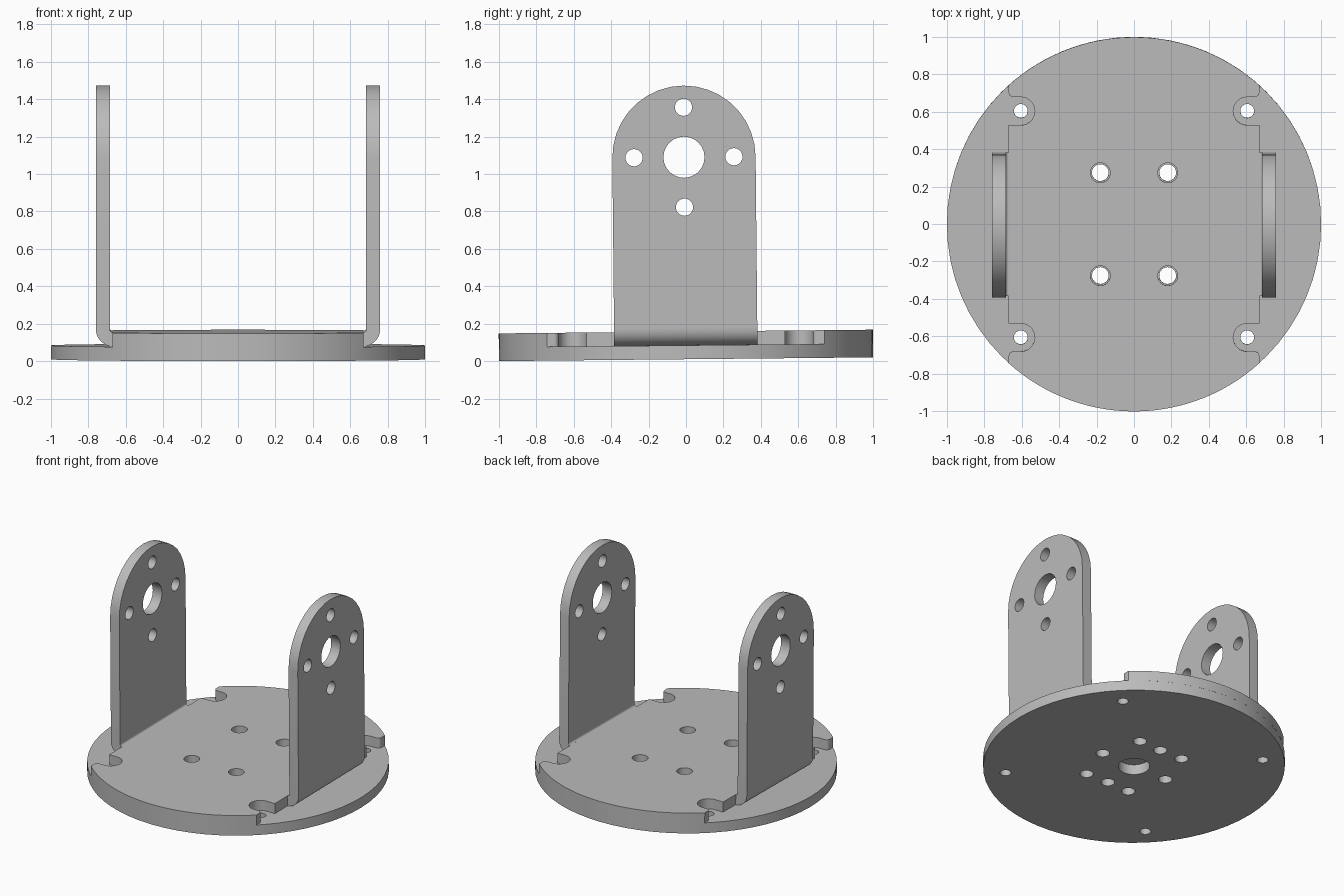
import bpy, bmesh
from math import cos, sin, pi, radians
from mathutils import Matrix

cube = bpy.data.objects.get("Cube")
if cube:
    bpy.data.objects.remove(cube, do_unlink=True)

metal = bpy.data.materials.new("grey_metal")
metal.use_nodes = True
GREY = (0.5, 0.5, 0.5, 1)
metal.diffuse_color = GREY
metal.node_tree.nodes["Principled BSDF"].inputs["Base Color"].default_value = GREY

SHEET = 0.074           # thickness of disc and folded sheet
TOP = 2 * SHEET
TILT = Matrix.Translation((0, 0, 0.01)) @ Matrix.Rotation(0.01, 4, 'X')
FLAT = Matrix.Identity(4)
SIDEWAYS = Matrix(((0, 0, 1, 0), (1, 0, 0, 0), (0, 1, 0, 0), (0, 0, 0, 1)))  # profile in y, z
UPRIGHT = Matrix(((1, 0, 0, 0), (0, 0, -1, 0), (0, 1, 0, 0), (0, 0, 0, 1)))  # profile in x, z


def arc(cx, cy, r, start, end, n):
    angles = [radians(start + (end - start) * i / n) for i in range(n + 1)]
    return [(cx + r * cos(a), cy + r * sin(a)) for a in angles]


def circle(cx, cy, r, n=24):
    return arc(cx, cy, r, 0, 360, n)[:-1]


def cut_sheet(name, loops, depth, matrix):
    """Extrude an outline with holes, centred on its plane, then place it."""
    curve = bpy.data.curves.new(name, 'CURVE')
    curve.dimensions = '2D'
    curve.fill_mode = 'BOTH'
    curve.extrude = depth / 2
    for loop in loops:
        spline = curve.splines.new('POLY')
        spline.points.add(len(loop) - 1)
        for point, (x, y) in zip(spline.points, loop):
            point.co = (x, y, 0, 1)
        spline.use_cyclic_u = True
    temp = bpy.data.objects.new("temp", curve)
    bpy.context.collection.objects.link(temp)
    graph = bpy.context.evaluated_depsgraph_get()
    mesh = bpy.data.meshes.new_from_object(temp.evaluated_get(graph))
    bpy.data.objects.remove(temp, do_unlink=True)
    bpy.data.curves.remove(curve)

    mesh.transform(TILT @ matrix)
    bm = bmesh.new()
    bm.from_mesh(mesh)
    bmesh.ops.remove_doubles(bm, verts=bm.verts, dist=0.0002)
    bmesh.ops.recalc_face_normals(bm, faces=bm.faces)
    bm.to_mesh(mesh)
    bm.free()
    mesh.name = name
    mesh.materials.clear()
    mesh.materials.append(metal)
    obj = bpy.data.objects.new(name, mesh)
    bpy.context.collection.objects.link(obj)
    bpy.ops.object.select_all(action='DESELECT')
    obj.select_set(True)
    bpy.context.view_layer.objects.active = obj
    bpy.ops.object.shade_smooth_by_angle(angle=radians(30))
    return obj


def corners(x, y, r):
    return [circle(sx * x, sy * y, r) for sx in (-1, 1) for sy in (-1, 1)]


def cross(cx, cy, reach, r):
    return [circle(cx + reach * dx, cy + reach * dy, r)
            for dx, dy in ((1, 0), (-1, 0), (0, 1), (0, -1))]


# Lower disc with hub, horn, mounting and corner holes
cut_sheet("base_disc",
          [circle(0, 0, 1, 64), circle(0, 0, 0.105)]
          + cross(0, 0, 0.27, 0.045)
          + corners(0.18, 0.275, 0.045) + corners(0.605, 0.605, 0.037),
          SHEET, Matrix.Translation((0, 0, SHEET / 2)))

# Upper plate: one quarter outline, mirrored, with screw notches
EDGE = 0.67
quarter = [(EDGE, 0.53)]
quarter += arc(0.605, 0.605, 0.075, 270, 90, 14)
quarter += arc(EDGE - 0.025, 0.705, 0.025, -90, 0, 5)
quarter += arc(0, 0, 1, 47.9, 90, 15)
half = quarter + [(-x, y) for x, y in reversed(quarter[:-1])]
outline = half + [(x, -y) for x, y in reversed(half)]
cut_sheet("top_plate", [outline] + corners(0.18, 0.275, 0.053),
          SHEET, Matrix.Translation((0, 0, SHEET * 1.5)))

# Folded uprights on both sides
WIDTH = 0.383
INNER, OUTER = 0.015, 0.015 + SHEET
BEND_Z = TOP + INNER
PIVOT_Z = 1.08
wall = ([(-WIDTH, BEND_Z), (WIDTH, BEND_Z)]
        + arc(0, PIVOT_Z, WIDTH, 0, 180, 18))
wall_holes = [circle(0, PIVOT_Z, 0.11)] + cross(0, PIVOT_Z, 0.267, 0.046)
bend = arc(EDGE, BEND_Z, OUTER, -90, 0, 10) + arc(EDGE, BEND_Z, INNER, 0, -90, 6)
for side, sign in (("left", 1), ("right", -1)):
    mirror = Matrix.Diagonal((sign, 1, 1, 1))
    middle = EDGE + (INNER + OUTER) / 2
    cut_sheet(side + "_upright", [wall] + wall_holes, SHEET,
              mirror @ Matrix.Translation((middle, 0, 0)) @ SIDEWAYS)
    cut_sheet(side + "_bend", [bend], 2 * WIDTH, mirror @ UPRIGHT)
